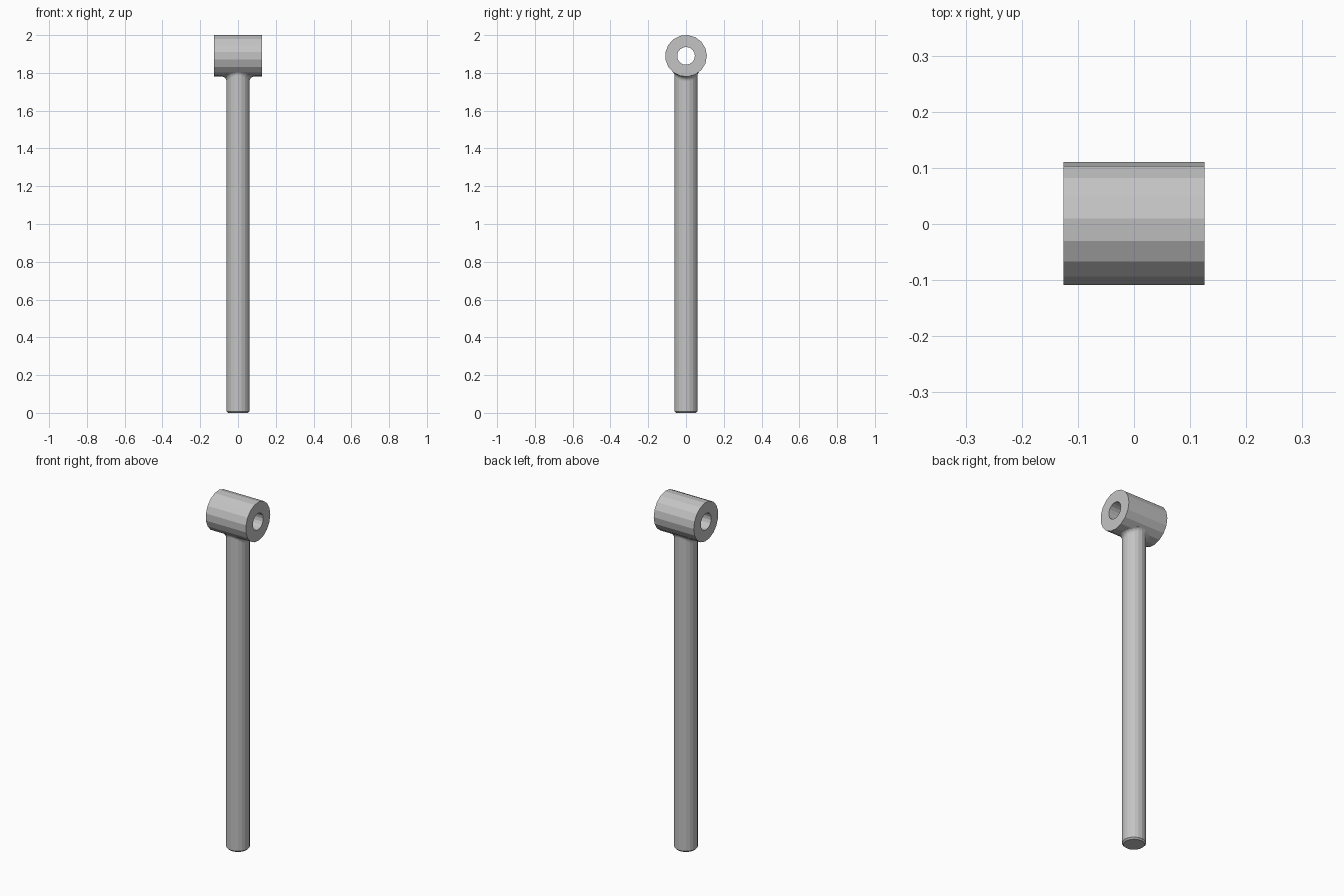
import bpy, bmesh, math
from mathutils import Vector

cube = bpy.data.objects.get("Cube")
if cube:
    bpy.data.objects.remove(cube, do_unlink=True)

TOP = 1.89                      # height of the sleeve axis
SLEEVE_R, HOLE_R, HALF = 0.1105, 0.047, 0.126
ROD_R, FILLET, CHAMFER = 0.061, 0.025, 0.008
SIDES, ROD_SIDES, ARC = 17, 20, 5

steel = bpy.data.materials.new("light grey metal")
steel.use_nodes = True
colour = (0.55, 0.55, 0.55, 1)
steel.diffuse_color = colour
steel.node_tree.nodes["Principled BSDF"].inputs["Base Color"].default_value = colour


def loft(name, rings, closed):
    """Skin a list of equal rings; closed joins last to first, otherwise cap the ends."""
    bm = bmesh.new()
    rows = [[bm.verts.new(p) for p in ring] for ring in rings]
    pairs = list(zip(rows, rows[1:]))
    if closed:
        pairs.append((rows[-1], rows[0]))
    for a, b in pairs:
        for i in range(len(a)):
            j = (i + 1) % len(a)
            bm.faces.new((a[i], a[j], b[j], b[i]))
    if not closed:
        bm.faces.new(rows[0])
        # fan over the hidden upper end
        tip = bm.verts.new((0, 0, TOP - 0.8 * SLEEVE_R))
        for i, v in enumerate(rows[-1]):
            bm.faces.new((v, rows[-1][(i + 1) % len(rows[-1])], tip))
    bmesh.ops.recalc_face_normals(bm, faces=bm.faces)
    mesh = bpy.data.meshes.new(name)
    bm.to_mesh(mesh)
    bm.free()
    mesh.materials.append(steel)
    obj = bpy.data.objects.new(name, mesh)
    bpy.context.collection.objects.link(obj)
    return obj


# Sleeve: faceted tube lying along x
def sleeve_ring(x, r):
    angles = [math.tau * i / SIDES for i in range(SIDES)]
    return [Vector((x, r * math.cos(a), TOP + r * math.sin(a))) for a in angles]


loft("sleeve", [sleeve_ring(-HALF, SLEEVE_R), sleeve_ring(HALF, SLEEVE_R),
                sleeve_ring(HALF, HOLE_R), sleeve_ring(-HALF, HOLE_R)], True)


# Rod: chamfered foot, straight shaft, rolling-ball fillet into the sleeve
def rod_column(a):
    out = Vector((math.cos(a), math.sin(a), 0))
    column = [out * (ROD_R - CHAMFER), out * ROD_R + Vector((0, 0, CHAMFER))]
    seat = SLEEVE_R - 0.001
    ball = out * (ROD_R + FILLET)
    ball.z = TOP - math.sqrt((seat + FILLET) ** 2 - ball.y ** 2)
    to_axis = Vector((0, -ball.y, TOP - ball.z)).normalized()
    for k in range(ARC + 1):
        column.append(ball + (-out).slerp(to_axis, k / ARC) * FILLET)
    column.append(column[-1] + to_axis * 0.01)
    return column


columns = [rod_column(math.tau * i / ROD_SIDES) for i in range(ROD_SIDES)]
loft("rod", list(zip(*columns)), False)
